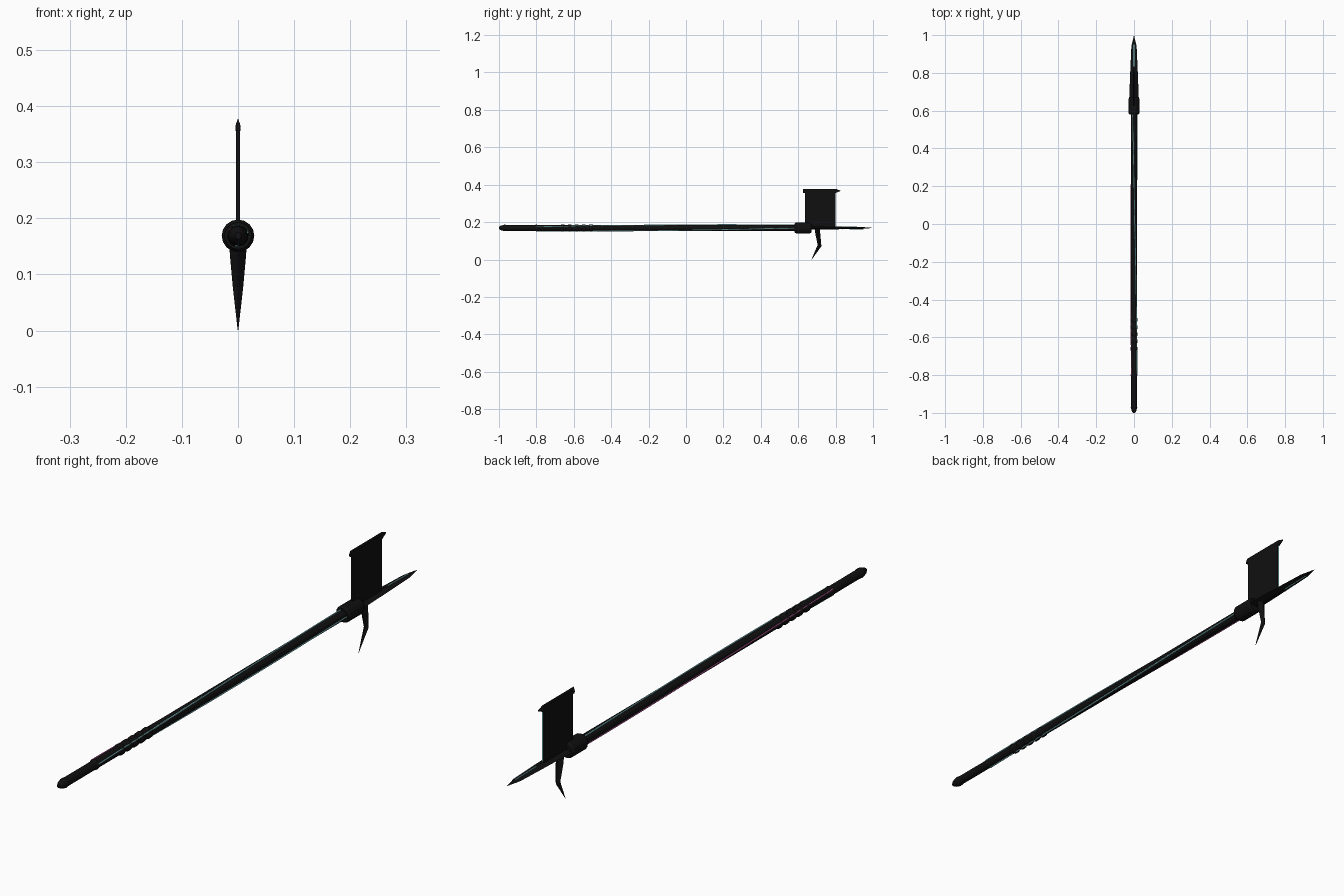
import bpy, bmesh, math
from mathutils import Vector

if "Cube" in bpy.data.objects:
    bpy.data.objects.remove(bpy.data.objects["Cube"])

ZC = 0.169  # height of the shaft axis


def material(name, rgb):
    m = bpy.data.materials.new(name)
    m.diffuse_color = (*rgb, 1)
    m.use_nodes = True
    m.node_tree.nodes["Principled BSDF"].inputs["Base Color"].default_value = m.diffuse_color
    return m


BLACK = material("black metal", (0.005, 0.005, 0.005))
CYAN = material("pale cyan glow", (0.30, 0.72, 0.75))
PINK = material("pink glow", (0.65, 0.14, 0.42))


def make(name, verts, faces, mat):
    me = bpy.data.meshes.new(name)
    me.from_pydata(verts, [], faces)
    bm = bmesh.new()
    bm.from_mesh(me)
    bmesh.ops.recalc_face_normals(bm, faces=bm.faces)
    bm.to_mesh(me)
    bm.free()
    me.materials.append(mat)
    ob = bpy.data.objects.new(name, me)
    bpy.context.collection.objects.link(ob)
    return ob


def loft(name, rings, mat):
    """Skin a list of equal-sized point rings and cap both ends."""
    n = len(rings[0])
    verts = [p for r in rings for p in r]
    faces = [(i * n + j, i * n + (j + 1) % n, (i + 1) * n + (j + 1) % n, (i + 1) * n + j)
             for i in range(len(rings) - 1) for j in range(n)]
    faces += [tuple(range(n)), tuple(range(len(verts) - n, len(verts)))]
    return make(name, verts, faces, mat)


def lathe(name, profile, mat, n=12):
    """Turn (y, radius) pairs about the shaft axis."""
    return loft(name, [[(r * math.cos(2 * math.pi * k / n), y, ZC + r * math.sin(2 * math.pi * k / n))
                        for k in range(n)] for y, r in profile], mat)


def slab(name, outline, x0, x1, mat):
    """Extrude a (y, z) outline between two x values."""
    return loft(name, [[(x, y, z) for y, z in outline] for x in (x0, x1)], mat)


# shaft and pointed butt cap
lathe("shaft", [(-0.82, 0.0155), (-0.4, 0.016), (0.6, 0.017)], BLACK)
lathe("butt_cap", [(-1.0, 0.006), (-0.99, 0.012), (-0.97, 0.0175), (-0.955, 0.0155),
                   (-0.81, 0.0155), (-0.80, 0.018), (-0.79, 0.0155)], BLACK)

# grip rings
for i in range(5):
    y = -0.66 + i * 0.038
    lathe(f"grip_ring_{i + 1}", [(y - 0.011, 0.016), (y - 0.006, 0.0195),
                                 (y + 0.006, 0.0195), (y + 0.011, 0.016)], BLACK)

# collar joining shaft and head
lathe("collar", [(0.58, 0.024), (0.588, 0.029), (0.662, 0.029), (0.672, 0.024)], BLACK, 16)


# glowing strands twisting slowly around the shaft
def strand(name, start, mat, radius=0.0022, sides=6, steps=40):
    rings = []
    for i in range(steps + 1):
        t = i / steps
        a = math.radians(start + 95 * t)
        out = Vector((math.cos(a), 0, math.sin(a)))
        c = Vector((0, -0.80 + 1.385 * t, ZC)) + out * 0.0175
        rings.append([c + radius * (out * math.cos(2 * math.pi * k / sides)
                      + Vector((-out.z, 0, out.x)) * math.sin(2 * math.pi * k / sides))
                      for k in range(sides)])
    loft(name, rings, mat)


strand("strand_right", 20, CYAN)
strand("strand_left", 140, PINK)
strand("strand_below", -100, CYAN)

# flat spear point, diamond section
loft("spear_point", [[(w, y, ZC), (0, y, ZC + h), (-w, y, ZC), (0, y, ZC - h)]
                     for y, w, h in ((0.65, 0.026, 0.008), (0.83, 0.019, 0.007),
                                     (0.94, 0.014, 0.005), (0.998, 0.0005, 0.0005))], BLACK)
for s, n in ((1, "top"), (-1, "bottom")):
    z = ZC + s * 0.0068
    loft("spear_inlay_" + n, [[(-0.0018, y, z + s * d), (0.0018, y, z + s * d),
                               (0.0018, y, z + s * d - 0.002), (-0.0018, y, z + s * d - 0.002)]
                              for y, d in ((0.835, 0.001), (0.95, -0.0012))], CYAN)

# broad upright blade
slab("axe_blade", [(0.636, 0.172), (0.798, 0.172), (0.798, 0.37), (0.636, 0.37)], -0.004, 0.004, BLACK)
slab("blade_edge_strip", [(0.798, 0.18), (0.8, 0.18), (0.8, 0.362), (0.798, 0.362)], -0.0015, 0.0015, CYAN)

# sharpened top bar of the blade, drawn to a point at the front end
loft("blade_top_edge", [[(-w, y, z0), (w, y, z0), (w * 1.2, y, zm), (0, y, z1), (-w * 1.2, y, zm)]
                        for y, w, z0, zm, z1 in ((0.626, 0.004, 0.356, 0.364, 0.378),
                                                 (0.80, 0.004, 0.356, 0.364, 0.378),
                                                 (0.825, 0.0006, 0.366, 0.367, 0.369))], BLACK)

# bent hook hanging below the head
loft("hook", [[(-w, ym, z), (0, y0, z + d), (w, ym, z), (0, y1, z - d)]
              for w, y0, ym, y1, z, d in ((0.016, 0.688, 0.702, 0.716, 0.165, 0.0),
                                          (0.0145, 0.692, 0.705, 0.718, 0.135, 0.0),
                                          (0.009, 0.704, 0.714, 0.724, 0.075, 0.004),
                                          (0.0006, 0.6715, 0.672, 0.6725, 0.001, 0.0005))], BLACK)
